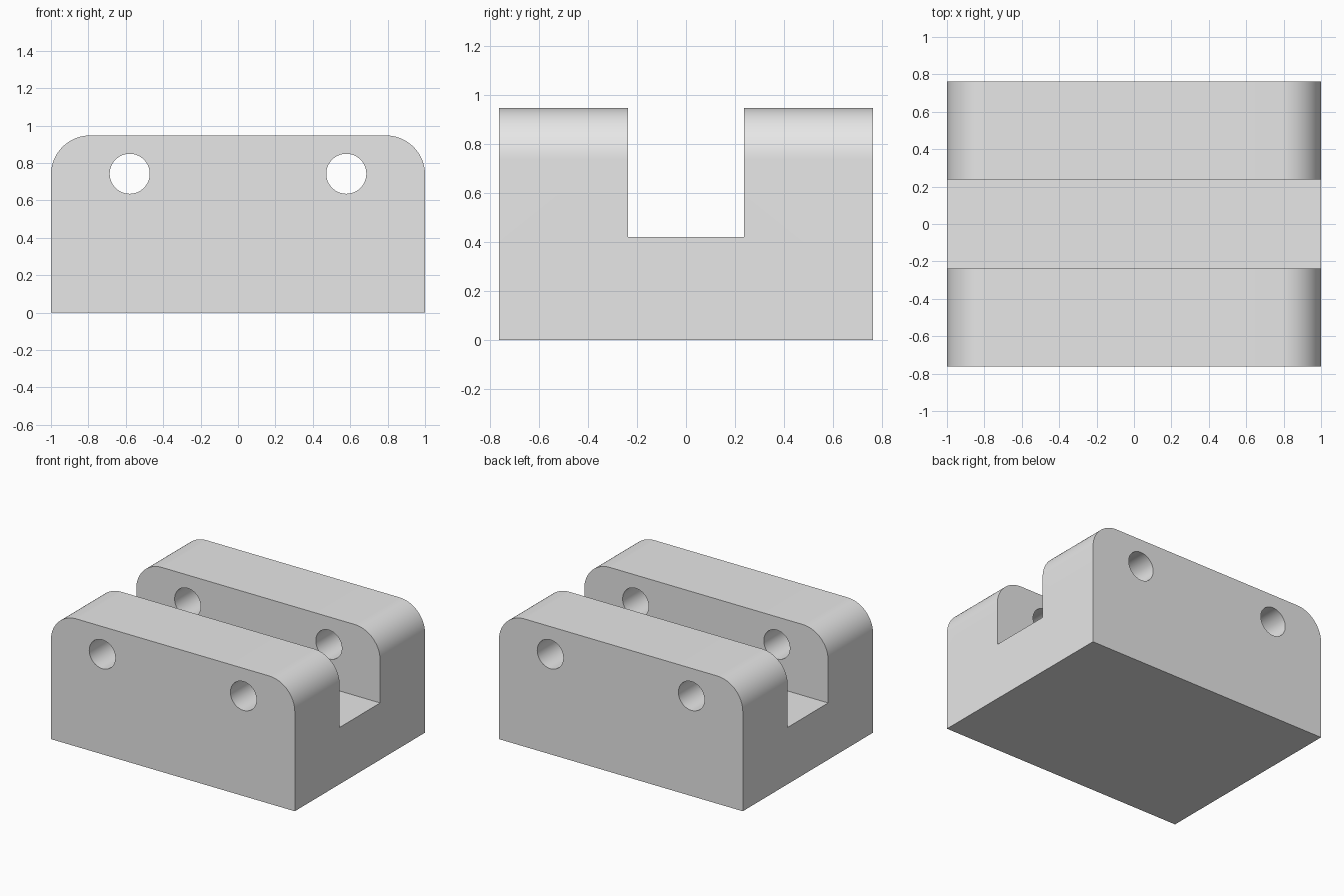
import bpy
import bmesh
from math import sin, cos, pi, radians

default = bpy.data.objects.get("Cube")
if default:
    bpy.data.objects.remove(default, do_unlink=True)

# Overall sizes
HALF_X, HALF_Y, HEIGHT = 1.0, 0.763, 0.947
CORNER = 0.21
SLOT_HALF, SLOT_FLOOR = 0.237, 0.421
HOLE_X, HOLE_Z, HOLE_R = 0.579, 0.742, 0.107
ARC_STEPS, HOLE_STEPS = 24, 64

# Material
grey = bpy.data.materials.new("light_grey")
grey.use_nodes = True
colour = (0.8, 0.8, 0.8, 1.0)
grey.diffuse_color = colour
grey.node_tree.nodes["Principled BSDF"].inputs["Base Color"].default_value = colour


def arc(cx, cz, radius, start, end, steps):
    """Points on an arc in the XZ plane, both ends included."""
    angles = [start + (end - start) * i / steps for i in range(steps + 1)]
    return [(cx + radius * cos(a), cz + radius * sin(a)) for a in angles]


def prism(name, profile, half_depth):
    """Extrude an XZ profile along Y, centred on y = 0."""
    bm = bmesh.new()
    face = bm.faces.new([bm.verts.new((x, -half_depth, z)) for x, z in profile])
    result = bmesh.ops.extrude_face_region(bm, geom=[face])
    moved = [v for v in result["geom"] if isinstance(v, bmesh.types.BMVert)]
    bmesh.ops.translate(bm, verts=moved, vec=(0, 2 * half_depth, 0))
    bmesh.ops.recalc_face_normals(bm, faces=bm.faces)
    mesh = bpy.data.meshes.new(name)
    bm.to_mesh(mesh)
    bm.free()
    mesh.materials.append(grey)
    obj = bpy.data.objects.new(name, mesh)
    bpy.context.collection.objects.link(obj)
    return obj


def cut(target, cutter):
    """Subtract the cutter from the target, then remove the cutter."""
    cutter.hide_render = True
    mod = target.modifiers.new("cut", "BOOLEAN")
    mod.operation = "DIFFERENCE"
    mod.solver = "EXACT"
    mod.object = cutter
    bpy.context.view_layer.objects.active = target
    bpy.ops.object.modifier_apply(modifier=mod.name)
    bpy.data.objects.remove(cutter, do_unlink=True)


# Block with rounded upper corners
cx, cz = HALF_X - CORNER, HEIGHT - CORNER
outline = [(-HALF_X, 0), (HALF_X, 0)]
outline += arc(cx, cz, CORNER, 0, pi / 2, ARC_STEPS)
outline += arc(-cx, cz, CORNER, pi / 2, pi, ARC_STEPS)
block = prism("slotted_block", outline, HALF_Y)

# Lengthwise slot, open at the top and both ends
over = 0.2
slot = [(-HALF_X - over, SLOT_FLOOR), (HALF_X + over, SLOT_FLOOR),
        (HALF_X + over, HEIGHT + over), (-HALF_X - over, HEIGHT + over)]
cut(block, prism("slot_cutter", slot, SLOT_HALF))

# Pin holes through both walls
for side in (-1, 1):
    circle = arc(side * HOLE_X, HOLE_Z, HOLE_R, 0, 2 * pi, HOLE_STEPS)[:-1]
    cut(block, prism("hole_cutter", circle, HALF_Y + over))

# Smooth the rounds and bores, keep the edges crisp
bpy.ops.object.select_all(action="DESELECT")
block.select_set(True)
bpy.context.view_layer.objects.active = block
bpy.ops.object.shade_smooth_by_angle(angle=radians(30))
